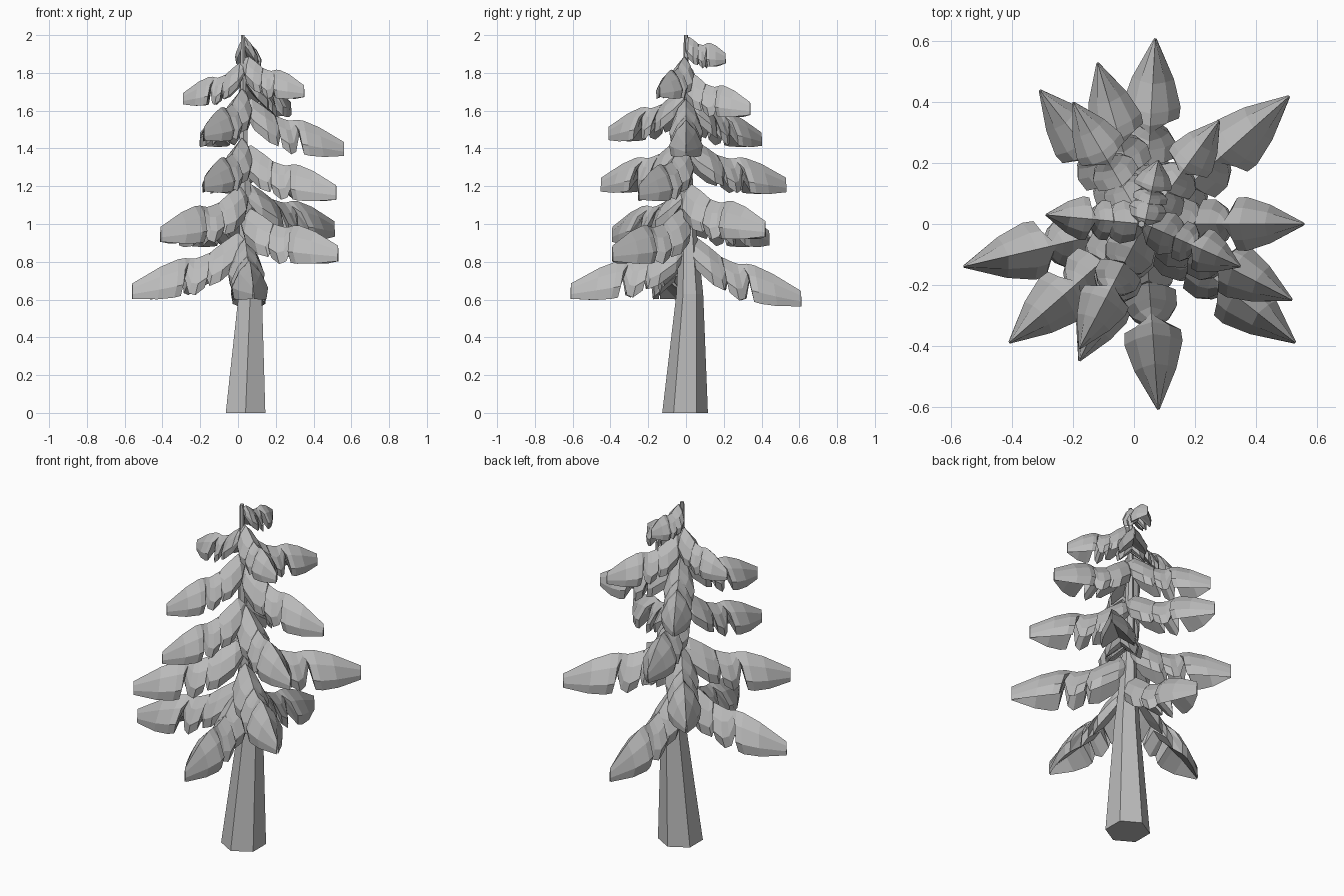
import bpy, bmesh, math
from mathutils import Vector

cube = bpy.data.objects.get("Cube")
if cube:
    bpy.data.objects.remove(cube)

grey = bpy.data.materials.new("plain grey")
grey.use_nodes = True
grey.diffuse_color = (0.5, 0.5, 0.5, 1)
grey.node_tree.nodes["Principled BSDF"].inputs["Base Color"].default_value = (0.5, 0.5, 0.5, 1)


def loft(name, rings):
    """Skin a list of equal rings into a closed flat-shaded solid."""
    bm = bmesh.new()
    loops = [[bm.verts.new(p) for p in ring] for ring in rings]
    n = len(loops[0])
    for a, b in zip(loops, loops[1:]):
        for i in range(n):
            j = (i + 1) % n
            bm.faces.new((a[i], a[j], b[j], b[i]))
    bm.faces.new(loops[0][::-1])
    bm.faces.new(loops[-1])
    bmesh.ops.recalc_face_normals(bm, faces=bm.faces)
    mesh = bpy.data.meshes.new(name)
    bm.to_mesh(mesh)
    bm.free()
    mesh.materials.append(grey)
    obj = bpy.data.objects.new(name, mesh)
    bpy.context.collection.objects.link(obj)
    return obj


# Six-sided trunk: x, y, z, radius
def hexagon(x, y, z, r):
    return [(x + r * math.sin(k * math.pi / 3), y + r * math.cos(k * math.pi / 3), z)
            for k in range(6)]


loft("trunk", [hexagon(*s) for s in (
    (0.04, -0.005, 0, 0.121), (0.065, 0.02, 0.63, 0.071), (0.045, 0.01, 1.0, 0.042),
    (0.03, 0, 1.4, 0.025), (0.025, 0, 2.0, 0.011))])

# Drooping bough: distance along, half width, skirt depth, ridge lift; narrow rows are notches
BOUGH = ((0, 0.03, 0.08, 0), (0.1, 0.08, 0.17, 0.03), (0.25, 0.1, 0.185, 0.025),
         (0.34, 0.08, 0.17, 0.015), (0.375, 0.03, 0.06, 0.01), (0.385, 0.09, 0.16, 0.01),
         (0.47, 0.09, 0.18, 0.015), (0.52, 0.065, 0.16, 0.02), (0.555, 0.025, 0.05, 0.03),
         (0.6, 0.097, 0.18, 0.045), (0.66, 0.1, 0.185, 0.055), (0.8, 0.072, 0.16, 0.05),
         (1, 0.004, 0.08, 0.005))
# Folded cross-section: ridge, shoulder, eave, hem, underside
HALF = ((0.6, -0.3), (1, -0.7), (0.9, -1))
SECTION = ((0, 0),) + HALF + ((0, -0.65),) + tuple((-u, v) for u, v in reversed(HALF))


def bough(name, x, y, tip_z, base_z):
    base = Vector((0.035, 0, base_z))
    out = Vector((x - base.x, y, 0))
    size = 0.47 + 0.53 * out.length / 0.6
    side = Vector((-out.y, out.x, 0)).normalized()
    rings = []
    for t, w, d, lift in BOUGH:
        ring = []
        for u, v in SECTION:
            # The ridge sits nearer the trunk than the hem, so the notches slant
            s = t - 0.3 * t * (1 - t) * (1 + v)
            sag = (tip_z - base_z) * (1.5 * s - 0.5 * s * s)
            ring.append(base + out * s + side * (u * w * size * 0.95)
                        + Vector((0, 0, sag + (lift + v * d) * size)))
        rings.append(ring)
    loft(name, rings)


# Boughs from the lowest up: tip x, tip y, tip z, base z
BOUGHS = ((0.07, 0.61, 0.64, 0.94), (0.08, -0.61, 0.68, 0.92), (-0.56, -0.14, 0.68, 0.95),
          (0.53, -0.39, 0.88, 1.07), (-0.31, 0.44, 0.96, 1.16), (-0.41, -0.39, 0.98, 1.19),
          (0.51, 0.42, 1.01, 1.2), (0.52, -0.25, 1.2, 1.41), (-0.18, -0.45, 1.24, 1.45),
          (-0.12, 0.53, 1.24, 1.44), (0.56, 0, 1.43, 1.66), (-0.2, 0.4, 1.48, 1.68),
          (-0.18, -0.41, 1.51, 1.71), (0.28, 0.34, 1.64, 1.8), (-0.29, 0.03, 1.69, 1.85),
          (0.35, -0.14, 1.73, 1.88), (0.08, 0.21, 1.9, 1.98))
for number, spec in enumerate(BOUGHS, 1):
    bough(f"bough_{number}", *spec)
